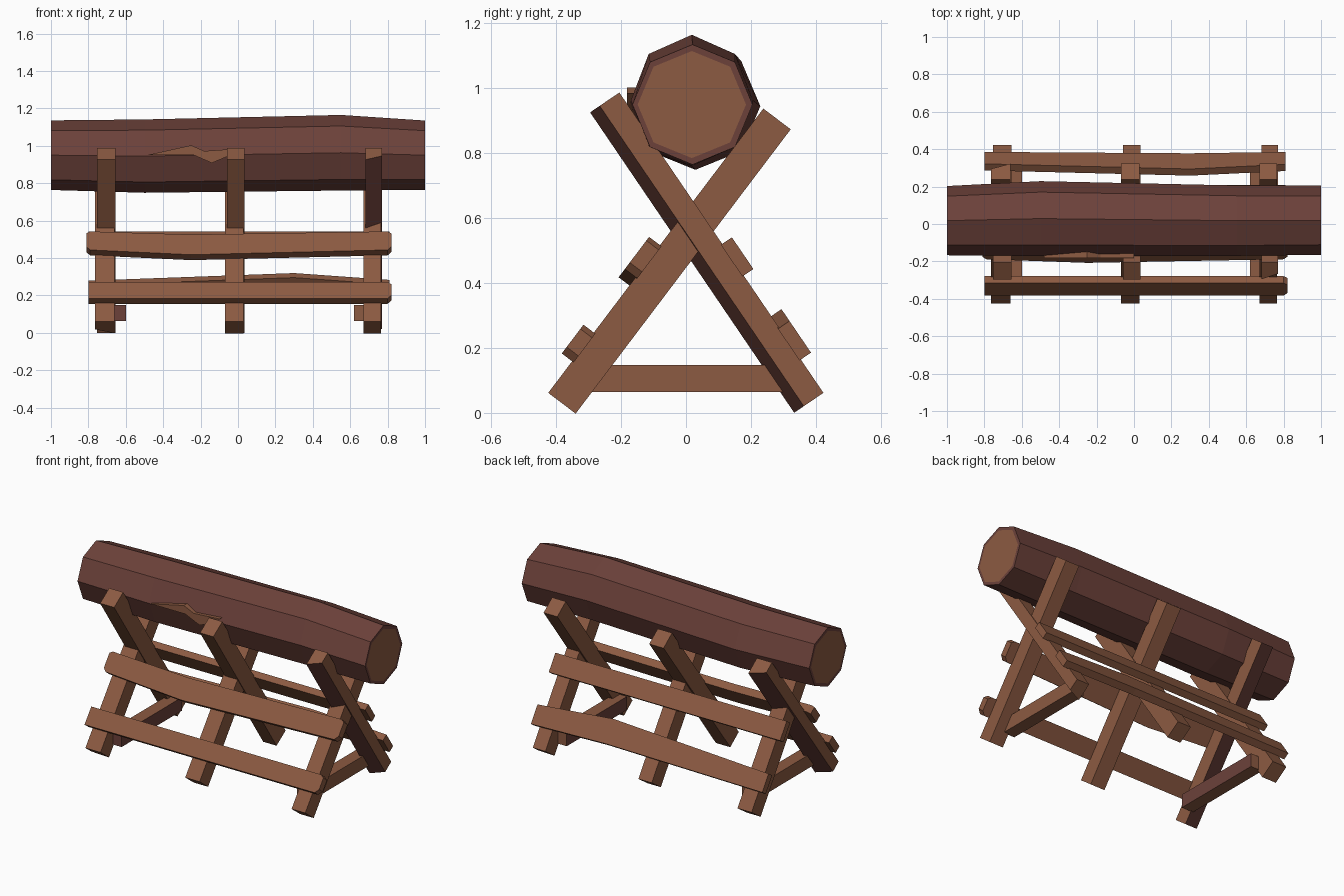
import bpy, math
from mathutils import Vector

if "Cube" in bpy.data.objects:
    bpy.data.objects.remove(bpy.data.objects["Cube"])


def material(name, rgb):
    m = bpy.data.materials.new(name)
    m.diffuse_color = (*rgb, 1)
    m.use_nodes = True
    m.node_tree.nodes["Principled BSDF"].inputs["Base Color"].default_value = m.diffuse_color
    return m


WOOD = material("cut_wood", (0.262, 0.103, 0.054))
BARK = material("dark_bark", (0.150, 0.053, 0.042))


def loft(name, rings, paint=None):
    """Skin equal-sized rings, cap both ends; paint(normal) -> material index."""
    n = len(rings[0])
    verts = [tuple(p) for r in rings for p in r]
    faces = [(k * n + i, k * n + (i + 1) % n, (k + 1) * n + (i + 1) % n, (k + 1) * n + i)
             for k in range(len(rings) - 1) for i in range(n)]
    last = (len(rings) - 1) * n
    faces += [tuple(reversed(range(n))), tuple(range(last, last + n))]
    # keep winding outward
    a, b, c = (Vector(rings[0][i]) for i in (0, 1, 2))
    axis = sum((Vector(p) for p in rings[-1]), Vector()) - sum((Vector(p) for p in rings[0]), Vector())
    if (b - a).cross(c - b).dot(axis) < 0:
        faces = [tuple(reversed(f)) for f in faces]
    me = bpy.data.meshes.new(name)
    me.from_pydata(verts, [], faces)
    me.materials.append(WOOD)
    me.materials.append(BARK)
    me.update()
    if paint:
        for p in me.polygons:
            p.material_index = paint(p.normal)
    ob = bpy.data.objects.new(name, me)
    bpy.context.collection.objects.link(ob)
    return ob


# Log: slightly uneven octagon, with a bark rim around each cut end
def octagon(x, cy, cz, ry, rz):
    return [(x, cy + ry * math.sin(i * math.pi / 4), cz + rz * math.cos(i * math.pi / 4))
            for i in range(8)]


log = loft("log", [
    octagon(-1, 0.018, 0.95, 0.167, 0.165),
    octagon(-1, 0.018, 0.95, 0.185, 0.186),
    octagon(-0.5, 0.029, 0.945, 0.2, 0.196),
    octagon(0.55, 0.018, 0.963, 0.188, 0.202),
    octagon(1, 0.02, 0.95, 0.185, 0.185),
    octagon(1, 0.018, 0.95, 0.167, 0.165)], lambda n: 1)
log.data.polygons[-1].material_index = 0
log.data.polygons[-2].material_index = 0

# Slanted frames: (direction up the leg, outward normal) in the y-z plane
FRAME_A = ((-0.562, 0.827), (0.827, 0.562))    # top at front, foot at back
FRAME_B = ((0.603, 0.797), (-0.797, 0.603))    # top at back, foot at front


def place(frame, x, t, n):
    (dy, dz), (ny, nz) = frame
    return (x, dy * t + ny * n, dz * t + nz * n)


def leg(name, frame, x0, x1, t0, t1, n0a, n0b, n1, paint=None):
    """n0a / n0b: underside level at the x0 / x1 side."""
    return loft(name, [[place(frame, x0, t, n0a), place(frame, x1, t, n0b),
                        place(frame, x1, t, n1), place(frame, x0, t, n1)]
                       for t in (t0, t1)], paint)


# Crossed legs; two outer ones have a slanted bark underside
def slant_bark(n, sx, sy):
    return 1 if n.x * sx > 0.15 and n.y * sy > 0.3 else 0


for tag, x0, x1 in (("left", -0.765, -0.655), ("middle", -0.07, 0.035), ("right", 0.67, 0.77)):
    right, left = tag == "right", tag == "left"
    leg("front_top_leg_" + tag, FRAME_A, x0 + 0.012, x1, -0.187, 0.932,
        0.276, 0.312 if right else 0.276, 0.385,
        (lambda n: slant_bark(n, 1, -1)) if right else None)
    leg("back_top_leg_" + tag, FRAME_B, x0, x1 - 0.005, -0.207, 0.892,
        0.305 if left else 0.27, 0.27, 0.376,
        (lambda n: slant_bark(n, -1, 1)) if left else None)


# Rails lying on the outer leg faces: stations are (x, lower edge, upper edge)
def rail(name, frame, n0, n1, stations):
    loft(name, [[place(frame, x, a, n0), place(frame, x, b, n0),
                 place(frame, x, b, n1), place(frame, x, a, n1)] for x, a, b in stations])


rail("front_upper_rail", FRAME_B, 0.37, 0.418,
     [(-0.81, 0.26, 0.352), (-0.79, 0.24, 0.364), (-0.25, 0.208, 0.343),
      (0.80, 0.24, 0.364), (0.822, 0.265, 0.35)])
rail("front_lower_rail", FRAME_B, 0.37, 0.416,
     [(-0.80, -0.085, 0.026), (0.80, -0.085, 0.026), (0.822, -0.06, 0.01)])
rail("back_upper_rail", FRAME_A, 0.38, 0.421,
     [(-0.80, 0.25, 0.368), (0.81, 0.25, 0.368)])
rail("back_lower_rail", FRAME_A, 0.38, 0.423,
     [(-0.80, -0.063, 0.05), (0.3, -0.05, 0.099), (0.81, -0.063, 0.055)])

# Low braces joining the feet of the outer frames, bark on the inward side
for tag, x0, x1, s in (("left", -0.68, -0.60, 1), ("right", 0.62, 0.70, -1)):
    loft("foot_brace_" + tag,
         [[(x0, y, 0.064), (x1, y, 0.064), (x1, y, 0.148), (x0, y, 0.148)] for y in (-0.3, 0.3)],
         lambda n, s=s: 1 if n.x * s > 0.5 or (s > 0 and n.y < -0.5) else 0)

# Torn strip of bare wood on the front of the log
strip = [(-0.48, 0.952), (-0.25, 1.003), (-0.18, 0.972), (0.0, 0.985),
         (-0.04, 0.95), (-0.14, 0.908), (-0.24, 0.952)]
loft("bare_wood_strip", [[(x, y, z) for x, z in strip] for y in (-0.14, -0.182)])
